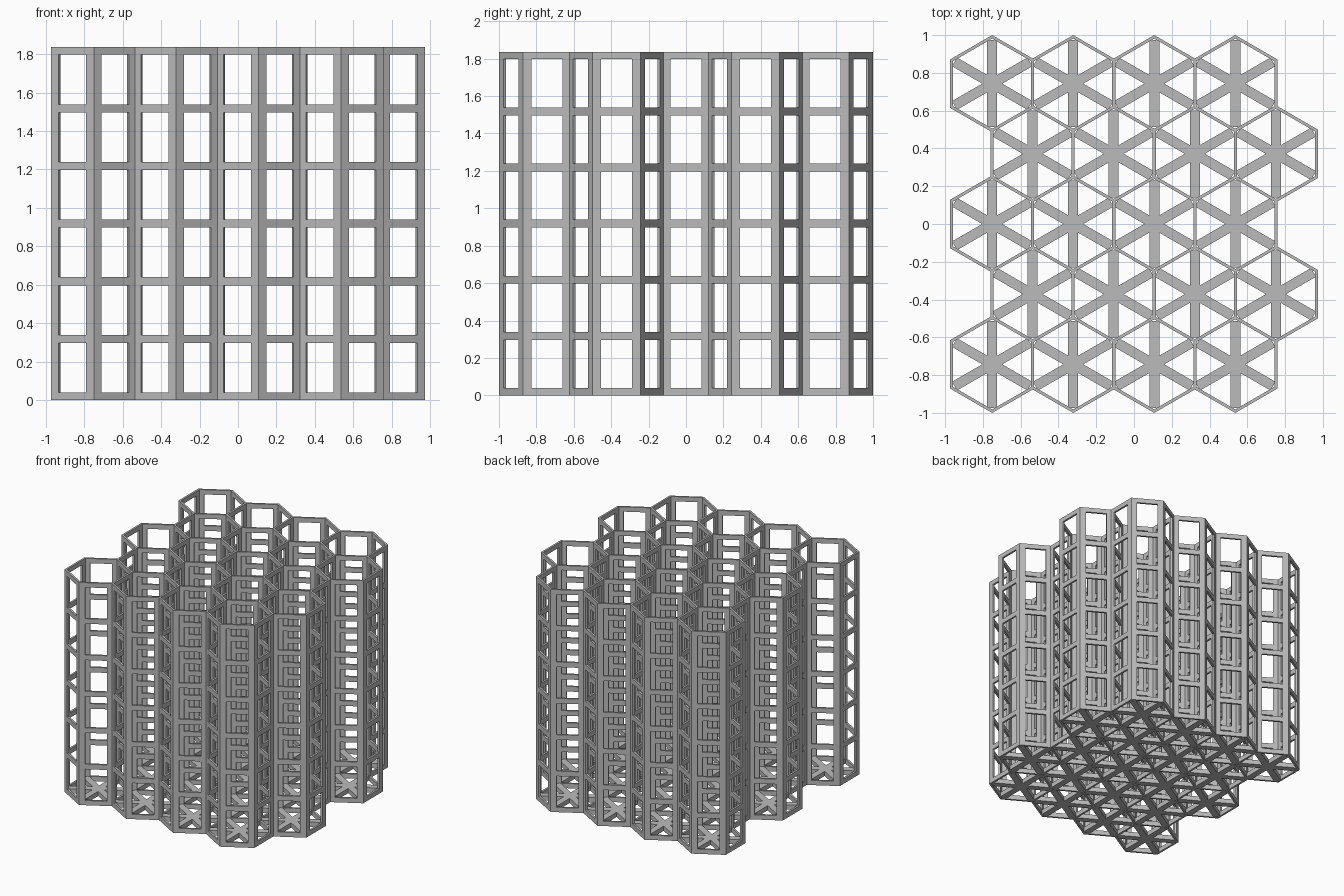
import bpy, bmesh
from math import sin, cos, pi, radians
from mathutils import Vector

cube = bpy.data.objects.get("Cube")
if cube:
    bpy.data.objects.remove(cube, do_unlink=True)

PITCH = 0.429                      # distance between neighbouring cells
WALL = 0.016                       # shared wall thickness
RADIUS = (PITCH + WALL) / (2 * cos(pi / 6))
ROW = PITCH * sin(pi / 3)
HEIGHT, RAIL, TIER, WINDOW = 1.836, 0.039, 0.3, 0.258
HALF_WINDOW = 0.082
SPOKE = 0.0265                     # half width of a floor spoke

grey = bpy.data.materials.new("light_grey")
grey.use_nodes = True
colour = (0.5, 0.5, 0.5, 1)
grey.diffuse_color = colour
grey.node_tree.nodes["Principled BSDF"].inputs["Base Color"].default_value = colour


def finish(bm, name):
    mesh = bpy.data.meshes.new(name)
    bm.normal_update()
    bm.to_mesh(mesh)
    bm.free()
    mesh.materials.append(grey)
    return mesh


def polar(radius, angle):
    return Vector((radius * cos(angle), radius * sin(angle), 0))


# Six-sided sleeve with a ladder of windows in each side
def sleeve_mesh():
    levels = [0]
    for tier in range(6):
        sill = RAIL + tier * TIER
        levels += [sill, sill + WINDOW]
    levels.append(HEIGHT)
    bm = bmesh.new()
    for side in range(6):
        a = polar(RADIUS, radians(60 * side - 30))
        b = polar(RADIUS, radians(60 * side + 30))
        middle, along = (a + b) / 2, (b - a).normalized()
        plan = [a, middle - along * HALF_WINDOW, middle + along * HALF_WINDOW, b]
        grid = [[bm.verts.new((p.x, p.y, z)) for p in plan] for z in levels]
        for row in range(len(levels) - 1):
            for col in range(3):
                if col == 1 and row % 2 == 1:
                    continue       # window opening
                bm.faces.new((grid[row][col], grid[row][col + 1],
                              grid[row + 1][col + 1], grid[row + 1][col]))
    bmesh.ops.remove_doubles(bm, verts=bm.verts[:], dist=0.0001)
    return finish(bm, "cell_sleeve")


# Floor star: three crossing spokes running corner to corner
def star_mesh():
    bm = bmesh.new()
    reach = RADIUS - WALL / cos(pi / 6) - SPOKE * 0.3
    outline = []
    for k in range(6):
        angle = radians(60 * k + 30)
        across = polar(SPOKE, angle + pi / 2)
        tip = polar(reach, angle)
        outline += [tip - across, tip + across, polar(2 * SPOKE, angle + pi / 6)]
    base = bm.faces.new([bm.verts.new(p) for p in outline])
    raised = bmesh.ops.extrude_face_region(bm, geom=[base])
    top = [v for v in raised["geom"] if isinstance(v, bmesh.types.BMVert)]
    bmesh.ops.translate(bm, verts=top, vec=(0, 0, RAIL))
    bmesh.ops.recalc_face_normals(bm, faces=bm.faces[:])
    return finish(bm, "floor_star")


def place(name, mesh, x, y):
    obj = bpy.data.objects.new(name, mesh)
    obj.location = (x, y, 0)
    bpy.context.collection.objects.link(obj)
    return obj


# Five staggered rows of four cells
sleeve, star = sleeve_mesh(), star_mesh()
for row in range(5):
    shift = PITCH / 4 if row % 2 else -PITCH / 4
    for col in range(4):
        x, y = (col - 1.5) * PITCH + shift, (row - 2) * ROW
        cell = place(f"cell_sleeve_{row}_{col}", sleeve, x, y)
        solid = cell.modifiers.new("wall", 'SOLIDIFY')
        solid.thickness = WALL
        solid.offset = -1
        solid.use_even_offset = True
        solid.use_quality_normals = True
        place(f"floor_star_{row}_{col}", star, x, y)
